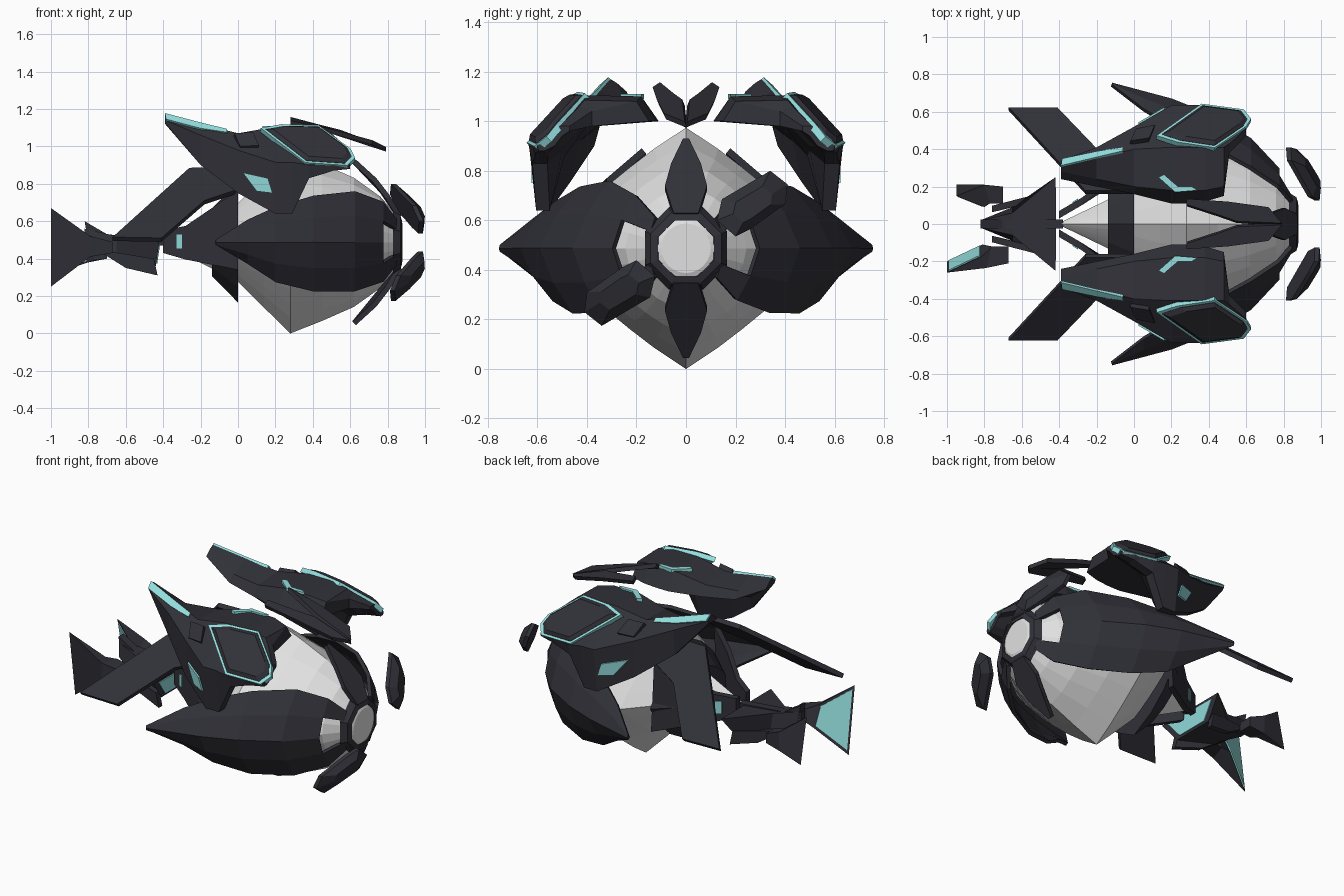
import bpy, bmesh, math
from mathutils import Vector

def material(name, rgb):
    m = bpy.data.materials.new(name)
    m.diffuse_color = (*rgb, 1)
    return m

DARK = material("dark_armor", (0.030, 0.030, 0.040))
WHITE = material("pale_hull", (0.75, 0.75, 0.75))
CYAN = material("cyan_trim", (0.30, 0.74, 0.74))
CZ = 0.487  # height of the long axis

def build(name, verts, faces, mat, mirror=False, thick=0):
    me = bpy.data.meshes.new(name)
    bm = bmesh.new()
    vs = [bm.verts.new(v) for v in verts]
    for f in faces:
        bm.faces.new([vs[i] for i in f])
    bmesh.ops.recalc_face_normals(bm, faces=bm.faces)
    bm.to_mesh(me)
    bm.free()
    me.materials.append(mat)
    ob = bpy.data.objects.new(name, me)
    bpy.context.collection.objects.link(ob)
    if thick:
        s = ob.modifiers.new("thickness", 'SOLIDIFY')
        s.thickness, s.offset = thick, 0
    if mirror:
        m = ob.modifiers.new("mirror", 'MIRROR')
        m.use_axis = (False, True, False)
        m.use_mirror_merge = False
    return ob

def loft(name, sections, mat, closed=True, caps=True, skip=(), **kw):
    n = len(sections[0])
    verts = [p for s in sections for p in s]
    faces = []
    for i in range(len(sections) - 1):
        for j in range(n if closed else n - 1):
            if (i, j) not in skip:
                k = (j + 1) % n
                faces.append((i*n + j, i*n + k, (i+1)*n + k, (i+1)*n + j))
    if caps:
        last = (len(sections) - 1) * n
        faces += [tuple(range(n)), tuple(range(last, last + n))]
    return build(name, verts, faces, mat, **kw)

def plate(name, outline, depth, mat, **kw):
    # closed slab: the outline and a copy moved by the depth vector
    d = Vector(depth)
    a = [Vector(p) - d / 2 for p in outline]
    return loft(name, [a, [p + d for p in a]], mat, **kw)

def round_section(x, a, b, p, n=24):
    # superellipse: p=1 diamond, p=2 ellipse
    pts = []
    for i in range(n):
        t = 2 * math.pi * i / n
        c, s = math.cos(t), math.sin(t)
        r = (abs(c)**p + abs(s)**p) ** (-1 / p)
        pts.append((x, a * r * c, CZ + b * r * s))
    return pts

# pale hull with diamond waist, round nose and pointed tail
hull = [(0.88, .10, .10, 2), (0.872, .118, .118, 2), (0.835, .16, .16, 2), (0.76, .245, .245, 1.7),
        (0.62, .38, .345, 1.35), (0.45, .51, .42, 1.18), (0.28, .58, .487, 1.1), (0.14, .46, .35, 1.1),
        (0, .3, .21, 1.1), (-0.14, .13, .14, 1.1), (-0.4, .005, .01, 1.1)]
loft("hull", [round_section(*h) for h in hull], WHITE)

# dark nose ring
def octagon(x, r):
    return [(x, r * math.cos(math.pi * (i + .5) / 4), CZ + r * math.sin(math.pi * (i + .5) / 4)) for i in range(8)]
loft("nose_ring", [octagon(.83, .18), octagon(.868, .155), octagon(.878, .122), octagon(.85, .117)], DARK, caps=False)

# upper and lower nose arms
arm = [(.865, .05, .62), (.80, .085, .73), (.73, .06, .82), (.62, .012, .92)]
arm = arm + [(x, -y, z) for x, y, z in reversed(arm)]
plate("upper_arm", arm, (.02, 0, .02), DARK)
plate("lower_arm", [(x, y, 2 * CZ - z) for x, y, z in arm], (.02, 0, -.02), DARK)

# side shells: swept claws with a window near the nose
def shell_section(x, ye, yt, zt, yb, zb):
    return [(x, yt, zt), (x, .6*ye + .4*yt, (zt + CZ + .01) / 2), (x, ye, CZ),
            (x, .6*ye + .4*yb, (zb + CZ - .01) / 2), (x, yb, zb)]
shell = [(.84, .15, .12, .61, .12, .37), (.77, .29, .2, .70, .2, .28), (.62, .45, .3, .755, .33, .23),
         (.4, .58, .42, .73, .45, .23), (.2, .66, .52, .67, .53, .28), (.05, .70, .61, .60, .61, .38),
         (-.12, .745, .74, .492, .74, .482)]
loft("side_shell", [shell_section(*s) for s in shell], DARK, closed=False, caps=False,
     skip=((0, 1), (0, 2)), thick=.022, mirror=True)

# upper pods: bent shells with a horn sweeping back
# section order: inner top, ridge, shoulder, lower outer, lower inner, underside x2, inner bottom
deep = ((.18, 1.1), (.41, 1.105), (.635, .915), (.605, .64), (.55, .64), (.49, .86), (.4, .98), (.11, 1.0))
pod = {
    -.39: ((.28, 1.155), (.305, 1.17), (.34, 1.14), (.325, 1.125), (.31, 1.12), (.3, 1.12), (.28, 1.12), (.24, 1.12)),
    -.2: ((.24, 1.06), (.35, 1.12), (.41, 1.06), (.40, .90), (.37, .90), (.35, .98), (.3, 1.0), (.2, 1.02)),
    0: ((.2, 1.06), (.4, 1.07), (.52, .98), (.52, .75), (.47, .75), (.43, .92), (.36, .98), (.16, 1.0)),
    .2: deep,
    .29: deep,
    .38: ((.18, 1.1), (.41, 1.105), (.635, .9), (.62, .83), (.56, .83), (.5, .88), (.4, .98), (.12, 1.0)),
    .48: ((.2, 1.08), (.41, 1.085), (.62, .9), (.61, .86), (.56, .86), (.5, .9), (.42, .98), (.15, 1.0)),
    .51: ((.38, 1.04), (.43, 1.06), (.62, .9), (.61, .87), (.56, .87), (.52, .9), (.45, .97), (.38, .98)),
    .6: ((.47, .98), (.51, .98), (.6, .9), (.595, .88), (.57, .88), (.53, .9), (.5, .94), (.47, .96)),
}
loft("pod", [[(x, y, z) for y, z in s] for x, s in pod.items()], DARK, mirror=True)

# raised pod panel with a bright rim and a chamfered cover
panel = [Vector(p) for p in ((.12, .465, 1.09), (.23, .43, 1.11), (.43, .40, 1.105), (.6, .515, .98),
                             (.625, .555, .93), (.585, .605, .89), (.36, .635, .905))]
mid = sum(panel, Vector()) / len(panel)
out = Vector((.09, .70, .71))
def ring(scale, lift):
    return [mid + (p - mid) * scale + out * lift for p in panel]
plate("panel_rim", ring(1, -.003), out * .03, CYAN, mirror=True)
loft("panel_cover", [ring(.91, -.01), ring(.91, .014), ring(.78, .03)], DARK, mirror=True)

# small hatch on the pod flank
plate("pod_hatch", [(-.02, .435, 1.06), (.08, .45, 1.065), (.11, .52, .995), (.01, .50, .99)],
      out * .03, DARK, mirror=True)

# bright pod trim: horn edge, flank mark, inner mark
plate("horn_trim", [(-.39, .307, 1.172), (-.2, .352, 1.122), (-.06, .385, 1.088),
                    (-.06, .406, 1.07), (-.2, .383, 1.091), (-.385, .344, 1.14)], (0, .012, .012), CYAN, mirror=True)
plate("flank_mark", [(.025, .537, .86), (.16, .617, .83), (.185, .617, .75), (.1, .58, .76)],
      (0, .014, 0), CYAN, mirror=True)
plate("inner_mark", [(.13, .25, 1.1), (.22, .17, 1.1), (.34, .18, 1.1), (.31, .2, 1.1), (.235, .2, 1.1), (.16, .265, 1.1)],
      (0, 0, .02), CYAN, mirror=True)

# rear fins sloping out from the tail top
plate("rear_fin", [(-.67, .615, .505), (-.41, .615, .50), (-.18, .375, .70), (0, .31, .76),
                   (0, .17, .88), (-.26, .17, .875)], (0, .018, .021), DARK, mirror=True)

# forked crest above the hull
plate("crest_blade", [(.28, .13, 1.125), (.5, .115, 1.08), (.72, .085, 1.02), (.79, .0, .985),
                      (.55, .01, 1.075), (.45, .045, 1.10), (.28, .1, 1.145)], (0, .01, .025), DARK, mirror=True)

# collar and cheeks around the tail
loft("tail_collar", [round_section(-.14, .23, .18, 1.3, 12), round_section(0, .36, .322, 1.3, 12)], DARK)
plate("tail_cheek", [(-.4, .05, .43), (-.4, .05, .55), (-.28, .12, .575), (-.14, .23, .67), (0, .30, .77),
                     (0, .33, .34), (-.28, .12, .395)], (0, .04, 0), DARK, mirror=True)
plate("cheek_light", [(-.33, .113, .455), (-.30, .132, .455), (-.30, .132, .53), (-.33, .113, .53)],
      (0, .008, 0), CYAN, mirror=True)

# floating guards in front of the nose, one turned half a turn about the long axis
guard = [(.34, .8), (.41, .745), (.4, .665), (.26, .565), (.2, .535), (.125, .6), (.145, .685)]
center = Vector((.928, .27, .66))
for name, s in (("upper_guard", 1), ("lower_guard", -1)):
    rows = []
    for scale, push in ((1, -.035), (1, -.01), (.55, .03)):
        row = []
        for y, z in guard:
            p = Vector((.995 - .36 * (y + z - .745), y, z))
            p = center + (p - center) * scale + Vector((push, 0, 0))
            row.append((p.x, s * p.y, CZ + s * (p.z - CZ)))
        rows.append(row)
    loft(name, rows, DARK)

# flared tail vanes with a bright mouth
def vane(name, neck, waist, mouth, size):
    loft(name, [neck, waist, mouth], DARK)
    m = [Vector(p) for p in mouth]
    c = sum(m, Vector()) / 4
    d = (m[1] - m[0]).cross(m[2] - m[1]).normalized()
    if d.dot(c - sum((Vector(p) for p in neck), Vector()) / 4) < 0:
        d = -d
    plate(name + "_glow", [c + (p - c) * size + d * .002 for p in m], d * .008, CYAN)

def quad(x0, y0, z0, z1, x1, y1, z2, z3, lean=0):
    # outer edge at x0, y0 and inner edge at x1, y1; lean shifts the lower corners inward
    return [(x0, y0 + lean, z0), (x1, y1 + lean / 2, z2), (x1, y1 - lean / 2, z3), (x0, y0, z1)]

vane("right_tail_vane", quad(-.67, -.21, .43, .49, -.67, -.12, .43, .49),
     quad(-.79, -.235, .41, .52, -.76, -.12, .42, .51), quad(-1, -.26, .25, .67, -.81, -.14, .41, .53, .06), .88)
vane("left_tail_vane", quad(-.70, .20, .40, .46, -.70, .11, .40, .46),
     quad(-.8, .21, .38, .5, -.77, .11, .39, .48), quad(-.95, .15, .33, .61, -.8, .12, .38, .50, .06), .88)
vane("center_tail_vane",
     [(-.82, -.02, .47), (-.82, .02, .47), (-.82, .02, .56), (-.82, -.02, .56)],
     [(-.65, -.09, .39), (-.65, .09, .39), (-.65, .06, .52), (-.65, -.06, .52)],
     [(-.44, -.14, .36), (-.44, .14, .36), (-.42, .25, .495), (-.42, -.25, .495)], .78)
# lower prongs beside the centre vane
plate("lower_prong", [(-.76, .08, .45), (-.45, .16, .40), (-.43, .16, .31), (-.6, .12, .35)],
      (0, .035, 0), DARK, mirror=True)
# slim ridge linking the centre vane to the tail
plate("tail_ridge", [(-.82, 0, .60), (-.7, 0, .53), (-.38, 0, .50), (-.38, 0, .47), (-.8, 0, .48)], (0, .05, 0), DARK)
